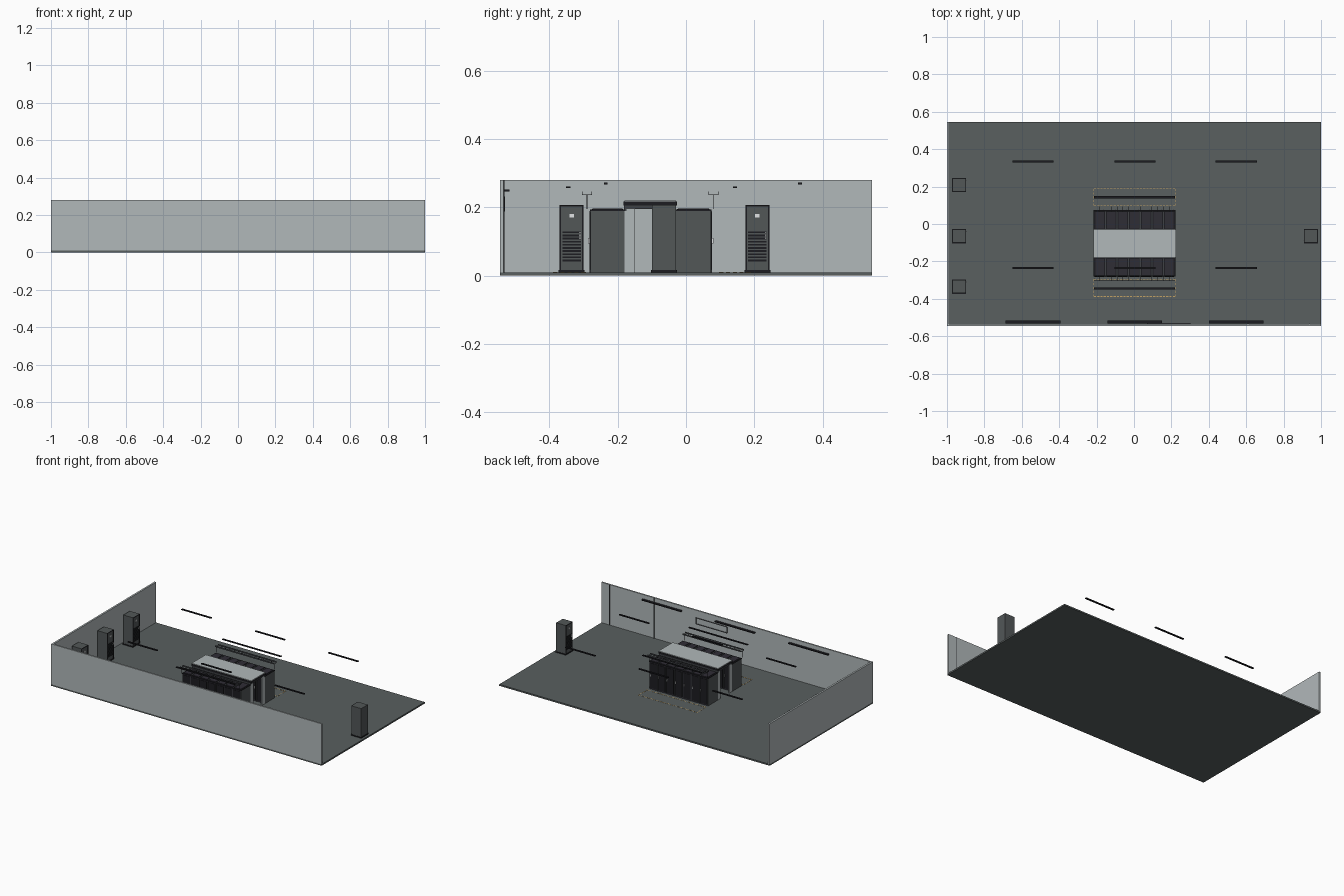
import bpy

if "Cube" in bpy.data.objects:
    bpy.data.objects.remove(bpy.data.objects["Cube"], do_unlink=True)


def material(name, r, g, b):
    m = bpy.data.materials.new(name)
    m.use_nodes = True
    m.diffuse_color = (r, g, b, 1)
    m.node_tree.nodes["Principled BSDF"].inputs["Base Color"].default_value = (r, g, b, 1)
    return m


WALL = material("pale grey", 0.44, 0.48, 0.49)
FLOOR = material("floor grey", 0.10, 0.115, 0.115)
CABINET = material("cabinet grey", 0.085, 0.095, 0.097)
BLACK = material("near black", 0.012, 0.012, 0.015)
RACK = material("rack charcoal", 0.028, 0.026, 0.036)
TRIM = material("trim grey", 0.05, 0.055, 0.06)
WHITE = material("white", 0.75, 0.77, 0.78)
YELLOW = material("marking yellow", 0.55, 0.36, 0.13)


def box(name, x, y, z, mat):
    """Box from (min, max) pairs on each axis."""
    verts = [(a, b, c) for a in x for b in y for c in z]
    faces = [(0, 1, 3, 2), (4, 6, 7, 5), (0, 4, 5, 1), (2, 3, 7, 6), (0, 2, 6, 4), (1, 5, 7, 3)]
    mesh = bpy.data.meshes.new(name)
    mesh.from_pydata(verts, [], faces)
    mesh.materials.append(mat)
    ob = bpy.data.objects.new(name, mesh)
    bpy.context.collection.objects.link(ob)
    return ob


def around(c, w):
    return (c - w / 2, c + w / 2)


def span(a, b):
    return (min(a, b), max(a, b))


def repeat(ob, count, offset):
    mod = ob.modifiers.new("repeat", "ARRAY")
    mod.count = count
    mod.use_relative_offset = False
    mod.use_constant_offset = True
    mod.constant_offset_displace = offset


F = 0.01      # floor top
H = 0.28      # wall top
X0, X1 = -0.215, 0.22

# Room shell
box("floor", (-1, 1), (-0.545, 0.545), (0, F), FLOOR)
box("front_wall", (-1, 1), (-0.545, -0.535), (F, H), WALL)
box("left_wall", (-1, -0.988), (-0.535, 0.545), (F, H), WALL)
for x in (0.94, 0.61):
    box("wall_seam", around(x, 0.004), (-0.535, -0.532), (F, H), TRIM)

# Framed board on the front wall
for z in (0.19, 0.23):
    box("board_rail", (0.07, 0.30), (-0.535, -0.53), around(z, 0.003), TRIM)
for x in (0.07, 0.30):
    box("board_stile", around(x, 0.003), (-0.535, -0.53), (0.19, 0.23), TRIM)

# Ceiling lamps, wall units and the long bars in front of the racks
for x in (-0.54, 0.005, 0.547):
    for y in (-0.235, 0.334):
        box("ceiling_lamp", around(x, 0.22), around(y, 0.011), (0.267, 0.273), BLACK)
    box("wall_unit", around(x, 0.292), around(-0.525, 0.016), (0.247, 0.253), BLACK)
for y in (-0.345, 0.143):
    box("long_lamp", (X0, X1), around(y, 0.012), (0.257, 0.262), BLACK)


# Free-standing cooling cabinet; d is the facing direction along x
def cooling_cabinet(x, y, d):
    front = x + d * 0.035
    box("cabinet_plinth", around(x, 0.076), around(y, 0.076), (F, 0.016), BLACK)
    box("cabinet_body", around(x, 0.07), around(y, 0.07), (0.016, 0.207), CABINET)
    face = span(front, front + d * 0.003)
    for side in (-1, 1):
        box("cabinet_stile", face, around(y + side * 0.033, 0.004), (0.016, 0.207), BLACK)
    box("cabinet_top_rail", face, around(y, 0.07), (0.203, 0.207), BLACK)
    slat = box("cabinet_grille", face, around(y, 0.054), (0.042, 0.047), BLACK)
    repeat(slat, 10, (0, 0, 0.0092))
    box("cabinet_display", face, around(y, 0.014), (0.17, 0.181), WHITE)
    box("cabinet_handle", span(front, front + d * 0.006), around(y + d * 0.025, 0.003),
        (0.108, 0.128), WHITE)


for y in (-0.335, -0.065, 0.209):
    cooling_cabinet(-0.935, y, 1)
cooling_cabinet(0.946, -0.065, -1)


# Row of racks; outer face at y_out, aisle face at y_in
def rack_row(y_out, y_in):
    n = 7
    pitch = (X1 - X0) / n
    step = (pitch, 0, 0)
    d = 1 if y_out > y_in else -1
    depth = span(y_out, y_in)
    box("rack_bodies", (X0 + 0.004, X1 - 0.004), depth, (F, 0.19), RACK)
    for x in ((X0, X0 + 0.004), (X1 - 0.004, X1)):
        box("rack_side_panel", x, depth, (F, 0.19), CABINET)
    box("rack_cap", (X0 - 0.001, X1 + 0.001), (depth[0] - 0.002, depth[1] + 0.002),
        (0.19, 0.194), BLACK)
    roof = box("rack_roof_panel", (X0 + 0.008, X0 + pitch - 0.008),
               (depth[0] + 0.006, depth[1] - 0.006), (0.194, 0.197), RACK)
    repeat(roof, n, step)
    gap = box("rack_roof_rib", (X0 + pitch - 0.003, X0 + pitch + 0.003),
              (depth[0] + 0.004, depth[1] - 0.004), (0.194, 0.1955), TRIM)
    repeat(gap, n - 1, step)
    # Doors on both faces with a grey stile and a pale handle
    for y, s in ((y_out, d), (y_in, -d)):
        skin = span(y, y + s * 0.003)
        door = box("rack_door", (X0 + 0.005, X0 + pitch - 0.005), skin, (0.018, 0.185), BLACK)
        repeat(door, n, step)
        stile = box("rack_door_stile", (X0 + pitch - 0.002, X0 + pitch + 0.002), skin,
                    (F, 0.19), TRIM)
        repeat(stile, n - 1, step)
        handle = box("rack_handle", (X0 + pitch - 0.012, X0 + pitch - 0.009),
                     span(y, y + s * 0.007), (0.095, 0.11), WHITE)
        repeat(handle, n, step)


rack_row(-0.28, -0.18)
rack_row(0.073, -0.03)

# Covered aisle between the rows, open at both ends
box("aisle_roof_frame", (X0 - 0.002, X1 + 0.004), (-0.183, -0.027), (0.205, 0.217), BLACK)
box("aisle_roof_panel", (X0 - 0.002, X1 + 0.004), (-0.18, -0.03), (0.217, 0.221), WALL)
for y in (-0.178, -0.032):
    box("aisle_roof_curb", (X0, X1), around(y, 0.006), (0.19, 0.205), TRIM)
for x in (X0 + 0.003, X1 - 0.003):
    box("aisle_header", around(x, 0.006), (-0.18, -0.03), (0.195, 0.205), TRIM)
    for y in ((-0.18, -0.15), (-0.06, -0.03)):
        box("aisle_jamb", around(x, 0.006), y, (F, 0.197), WALL)

# Hanging cable trays above the outer rack edges
for y in (-0.29, 0.08):
    for side in (-1, 1):
        box("tray_rail", (X0, X1), around(y + side * 0.014, 0.0015), (0.236, 0.246), TRIM)
    rung = box("tray_rungs", (X0, X0 + 0.002), around(y, 0.028), (0.236, 0.238), TRIM)
    repeat(rung, 15, ((X1 - X0 - 0.002) / 14, 0, 0))
    for x in (X0 + 0.003, X1 - 0.003):
        box("tray_support", around(x, 0.002), around(y, 0.002), (0.195, 0.236), TRIM)


# Dashed safety rectangles on the floor
def dashed_rectangle(ya, yb):
    for y in (ya, yb):
        dash = box("floor_dashes", (X0, X0 + 0.012), around(y, 0.004), (F, F + 0.001), YELLOW)
        repeat(dash, 25, (0.0176, 0, 0))
    for x in (X0, X1):
        dash = box("floor_dashes", around(x, 0.004), (ya, ya + 0.012), (F, F + 0.001), YELLOW)
        repeat(dash, 5, (0, (yb - ya - 0.012) / 4, 0))


dashed_rectangle(-0.388, -0.295)
dashed_rectangle(0.098, 0.188)
